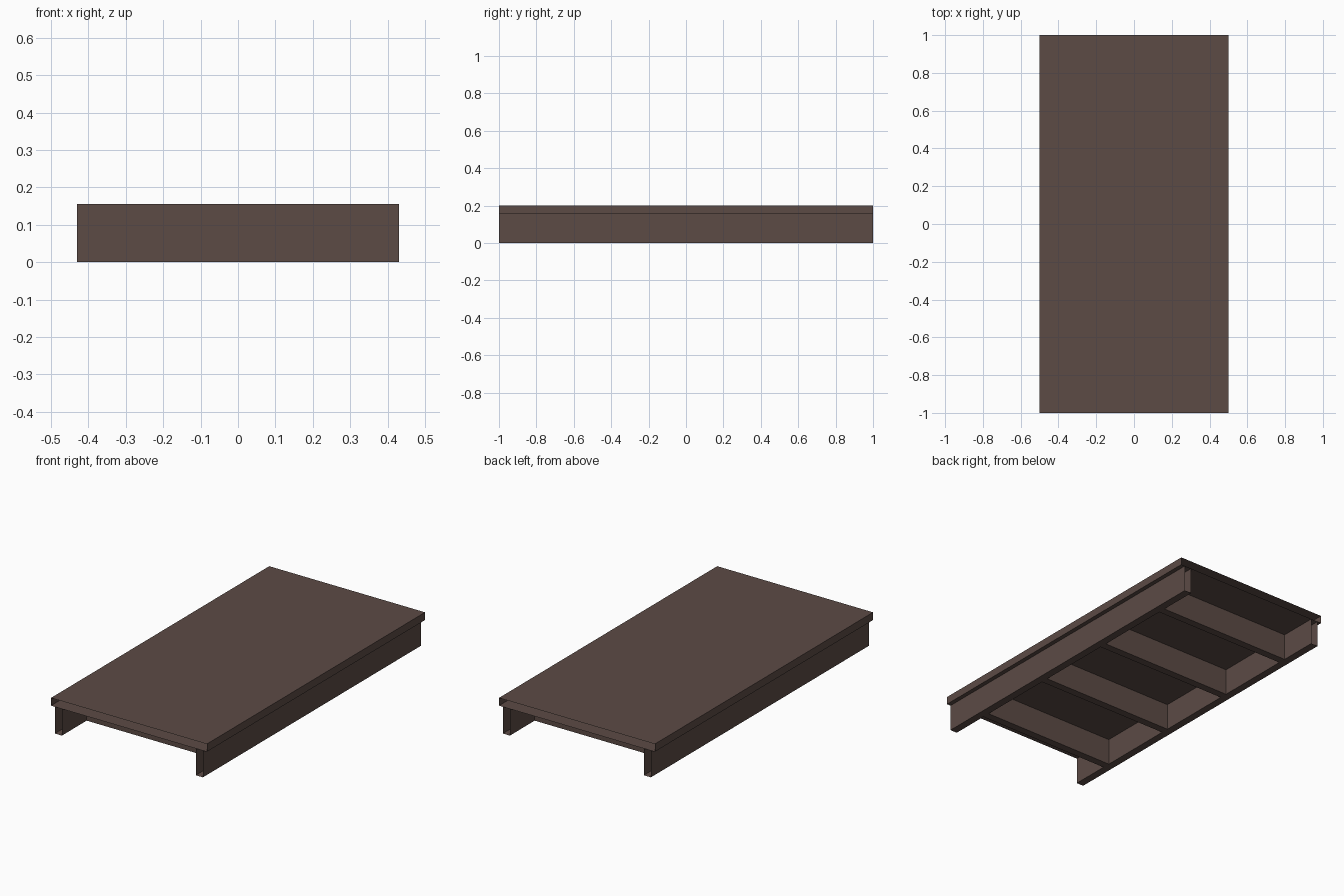
import bpy, bmesh
from mathutils import Vector

if "Cube" in bpy.data.objects:
    bpy.data.objects.remove(bpy.data.objects["Cube"])

brown = bpy.data.materials.new("dark_brown")
brown.diffuse_color = (0.107, 0.070, 0.060, 1.0)
brown.use_nodes = True
brown.node_tree.nodes["Principled BSDF"].inputs["Base Color"].default_value = brown.diffuse_color

T = 0.045        # section width and deck thickness
DECK_Z = 0.155   # underside of the deck


def open_tube(name, centre, size, axis):
    """Thin-walled box section, open at both ends along the given axis."""
    bm = bmesh.new()
    bmesh.ops.create_cube(bm, size=1)
    bm.normal_update()
    ends = [f for f in bm.faces if abs(f.normal[axis]) > 0.5]
    bmesh.ops.delete(bm, geom=ends, context='FACES_ONLY')
    bmesh.ops.scale(bm, vec=Vector(size), verts=bm.verts)
    mesh = bpy.data.meshes.new(name)
    bm.to_mesh(mesh)
    bm.free()
    mesh.materials.append(brown)
    obj = bpy.data.objects.new(name, mesh)
    obj.location = centre
    bpy.context.collection.objects.link(obj)
    return obj


# Deck: wide flat section, open at front and back
open_tube("deck", (0, 0, DECK_Z + T / 2), (1.0, 2.0, T), 1)

# Long side beams
for side, x in (("left", -0.4525), ("right", 0.4525)):
    open_tube(f"{side}_side_beam", (x, 0, DECK_Z / 2), (T, 2.0, DECK_Z), 1)

# Four evenly spaced cross beams between the side beams
for i in range(4):
    open_tube(f"cross_beam_{i + 1}", (0, -0.75 + 0.5 * i, DECK_Z / 2),
              (0.86, T, DECK_Z), 0)
